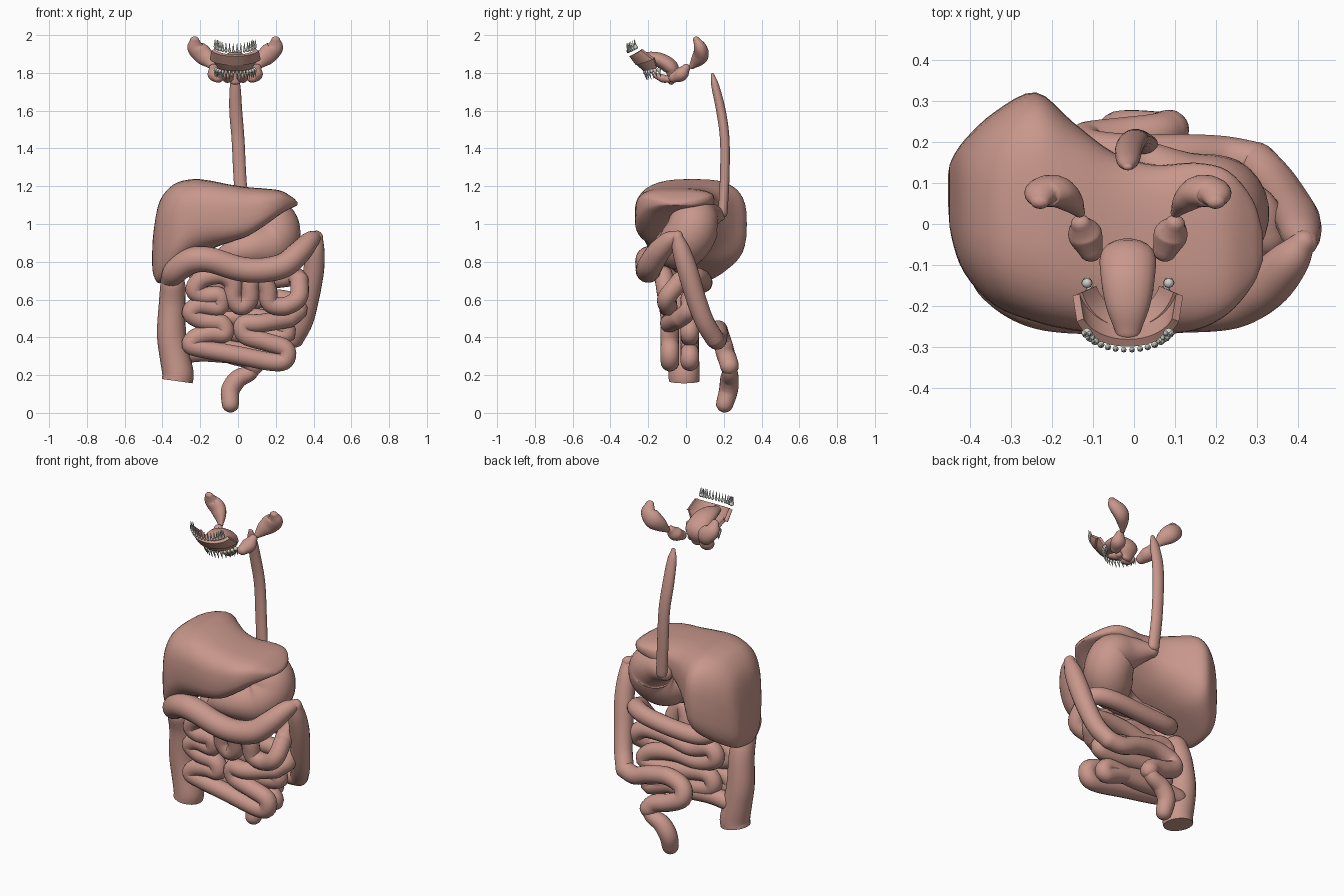
import bpy, bmesh, math
from mathutils import Vector, Matrix

if "Cube" in bpy.data.objects:
    bpy.data.objects.remove(bpy.data.objects["Cube"])

CX = -0.015  # centre line of the head parts


def material(name, col):
    m = bpy.data.materials.new(name)
    m.diffuse_color = (*col, 1)
    m.use_nodes = True
    m.node_tree.nodes["Principled BSDF"].inputs["Base Color"].default_value = m.diffuse_color
    return m


FLESH = material("flesh", (0.58, 0.31, 0.26))
ENAMEL = material("enamel", (0.62, 0.64, 0.57))


def spline(rows, n):
    """Catmull-Rom through rows of equal-length tuples."""
    rows = [Vector(r) for r in rows]
    rows = [2 * rows[0] - rows[1]] + rows + [2 * rows[-1] - rows[-2]]
    out = []
    for i in range(1, len(rows) - 2):
        a, b, c, d = rows[i - 1:i + 3]
        for k in range(n):
            t = k / n
            out.append(0.5 * (2 * b + (c - a) * t + (2 * a - 5 * b + 4 * c - d) * t * t
                              + (3 * b - a - 3 * c + d) * t ** 3))
    return out + [rows[-2]]


def finish(name, bm, mat, angle=60):
    bmesh.ops.recalc_face_normals(bm, faces=bm.faces)
    me = bpy.data.meshes.new(name)
    bm.to_mesh(me)
    bm.free()
    ob = bpy.data.objects.new(name, me)
    bpy.context.collection.objects.link(ob)
    me.materials.append(mat)
    bpy.ops.object.select_all(action='DESELECT')
    ob.select_set(True)
    bpy.context.view_layer.objects.active = ob
    bpy.ops.object.shade_smooth_by_angle(angle=math.radians(angle))
    return ob


def loft(name, rings, mat=FLESH):
    bm = bmesh.new()
    vs = [[bm.verts.new(p) for p in r] for r in rings]
    m = len(vs[0])
    for a, b in zip(vs, vs[1:]):
        for i in range(m):
            bm.faces.new((a[i], a[(i + 1) % m], b[(i + 1) % m], b[i]))
    bm.faces.new(vs[0])
    bm.faces.new(vs[-1])
    return finish(name, bm, mat)


def tube(name, pts, r=None, flat=1.0, n=6, sides=18, round_start=True, round_end=True):
    """Sweep a circle (or flattened ellipse) along pts (x, y, z[, radius])."""
    rows = spline([p if len(p) == 4 else (*p, r) for p in pts], n)
    P = [Vector(q[:3]) for q in rows]
    R = [max(q[3], 0.004) for q in rows]
    T = [(P[min(i + 1, len(P) - 1)] - P[max(i - 1, 0)]).normalized() for i in range(len(P))]
    stations = [(p, t, q) for p, t, q in zip(P, T, R)]
    caps = [0.05, 0.4, 0.8, 1.15]
    if round_start:
        stations = [(P[0] - T[0] * R[0] * flat * math.cos(a), T[0], R[0] * math.sin(a)) for a in caps] + stations
    if round_end:
        stations += [(P[-1] + T[-1] * R[-1] * flat * math.cos(a), T[-1], R[-1] * math.sin(a)) for a in caps[::-1]]
    side = Vector((1, 0, 0)) if abs(T[0].x) < 0.9 else Vector((0, 1, 0))
    rings = []
    for p, t, q in stations:
        side = (side - t * side.dot(t)).normalized()
        up = t.cross(side)
        rings.append([p + side * q * math.cos(a) + up * q * flat * math.sin(a)
                      for a in (2 * math.pi * k / sides for k in range(sides))])
    return loft(name, rings)


# Oesophagus and stomach
tube("oesophagus", [(-.015, .14, 1.79, .012), (-.015, .155, 1.73, .028), (-.012, .185, 1.6, .034),
                    (0, .205, 1.45, .034), (.01, .205, 1.25, .034), (.025, .195, 1.06, .034)], flat=.75)
tube("stomach", [(.02, .17, 1.05, .04), (.1, .1, 1.04, .09), (.175, .05, 1.01, .13), (.195, .02, .94, .135),
                 (.15, -.03, .885, .13), (.07, -.08, .87, .1), (-.01, -.09, .85, .075), (-.1, -.06, .81, .05)],
     sides=28)

# Liver: sections along x as (x, y front, y back, top, bottom front, bottom back)
liver = [(-.455, .05, .12, .84, .79, .79), (-.447, -.03, .155, .96, .72, .74), (-.415, -.12, .205, 1.12, .675, .7),
         (-.34, -.2, .275, 1.21, .74, .71), (-.24, -.24, .322, 1.237, .83, .76),
         (-.15, -.26, .25, 1.23, .86, .86), (-.05, -.27, .175, 1.21, .875, .95),
         (.05, -.27, .145, 1.195, .9, 1.02), (.15, -.26, .15, 1.187, .97, 1.07),
         (.23, -.22, .13, 1.175, 1.04, 1.09), (.29, -.15, .06, 1.14, 1.085, 1.09),
         (.315, -.09, -.02, 1.115, 1.1, 1.1)]
rings = []
for x, yf, yb, zt, bf, bb in spline(liver, 4):
    ring = []
    for k in range(40):
        a = 2 * math.pi * k / 40
        u, v = (math.copysign(abs(f) ** .68, f) for f in (math.cos(a), math.sin(a)))
        low = bf + (bb - bf) * (u + 1) / 2
        ring.append((x, (yf + yb) / 2 + u * (yb - yf) / 2, (zt + low) / 2 + v * (zt - low) / 2))
    rings.append(ring)
loft("liver", rings)

# Large intestine
tube("ascending_colon", [(-.322, -.01, .168, .082), (-.318, -.01, .21, .083), (-.335, -.01, .3, .08),
                         (-.352, -.015, .42, .077), (-.348, -.03, .58, .071), (-.345, -.06, .68, .066)],
     round_start=False)
tube("transverse_colon", [(-.36, -.07, .7, .05), (-.33, -.13, .75, .065), (-.25, -.18, .805, .07),
                          (-.15, -.2, .81, .068), (0, -.2, .765, .066), (.12, -.2, .755, .066),
                          (.24, -.19, .78, .066), (.32, -.15, .845, .062), (.38, -.09, .91, .05),
                          (.415, -.045, .935, .03)])
tube("descending_colon", [(.42, -.045, .93, .03), (.41, -.025, .86, .048), (.4, .01, .75, .055),
                          (.375, .055, .6, .053), (.345, .1, .48, .051), (.3, .15, .395, .05)])
tube("sigmoid_colon", [(.3, .15, .395), (.22, .165, .385), (.12, .17, .42), (.0, .17, .44),
                       (-.1, .18, .41), (-.115, .2, .35), (-.04, .21, .31), (.05, .22, .285), (.085, .23, .25)], r=.05)
tube("rectum", [(.085, .23, .25, .04), (.06, .233, .21, .042), (0, .23, .18, .049),
                (-.04, .225, .12, .05), (-.04, .205, .048, .046)])

# Small intestine: front layer of coils, then the layer behind, given as x, z turns
tube("duodenum", [(-.09, -.05, .81), (-.17, -.03, .79), (-.21, .03, .73), (-.16, .08, .69),
                  (0, .09, .69), (.2, .08, .71), (.3, .04, .72), (.325, -.03, .7)], r=.05)
front = [(.325, .7), (.32, .61), (.25, .565), (.17, .58), (.155, .66), (.11, .73), (.07, .68),
         (.06, .6), (.015, .565), (-.025, .61), (-.03, .69), (-.09, .73), (-.19, .71), (-.23, .65),
         (-.18, .62), (-.1, .62), (-.1, .56), (-.2, .57), (-.25, .53), (-.19, .49), (-.09, .475),
         (-.07, .42), (-.14, .42), (-.22, .4), (-.25, .36), (-.19, .34), (0, .305), (.18, .27),
         (.25, .28), (.25, .34), (.15, .375), (.04, .41), (.03, .47), (.12, .475), (.27, .5)]
tube("front_coils", [(x, -.03 if i in (0, len(front) - 1) else -.085 - max(0, z - .5) * .15, z)
                     for i, (x, z) in enumerate(front)], r=.049, n=5)
back = [(.27, .5), (.32, .55), (.25, .6), (.1, .6), (-.05, .57), (-.18, .6), (-.21, .54), (-.1, .5),
        (.05, .51), (.2, .48), (.26, .42), (.15, .4), (0, .42), (-.16, .44), (-.19, .37), (-.05, .34),
        (.1, .31), (.22, .27), (.2, .32), (0, .31), (-.18, .32), (-.29, .31)]
tube("back_coils", [(x, -.03 if i == 0 else .02, z) for i, (x, z) in enumerate(back)], r=.049, n=5)

# Salivary glands, mirrored about the head's centre line
for s, label in ((-1, "right"), (1, "left")):
    def side(pts):
        return [(CX + s * x, y, z, r) for x, y, z, r in pts]
    tube(label + "_parotid_gland", side([(.215, .055, 1.975, .024), (.21, .075, 1.935, .045), (.175, .08, 1.9, .052),
                                         (.145, .06, 1.87, .042), (.12, .03, 1.835, .018)]), flat=.75)
    tube(label + "_submandibular_gland", side([(.115, .0, 1.825, .025), (.105, -.025, 1.795, .042),
                                               (.09, -.065, 1.775, .03)]), flat=.9)
    tube(label + "_sublingual_gland", side([(.045, -.09, 1.765, .02), (.04, -.12, 1.77, .027),
                                            (.045, -.16, 1.785, .018)]), flat=.8)

# Tongue
tube("tongue", [(CX, -.265, 1.878, .03), (CX, -.2, 1.88, .054), (CX, -.13, 1.864, .066),
                (CX, -.075, 1.82, .066), (CX, -.078, 1.755, .03)], flat=.6)


def arch(t, y, z, w, depth, rise):
    """Point on a dental arch, t from -1 to 1."""
    a = t * 1.25
    return Vector((CX + w * math.sin(a) / math.sin(1.25), y + depth * (1 - math.cos(a)), z + rise * t * t))


# Gums and cheeks: curved bands around the mouth
def band(name, top, bottom, thick):
    rings = []
    for k in range(25):
        t = k / 12 - 1
        a, b = arch(t, *top), arch(t, *bottom)
        d = Vector((-math.sin(t * 1.2), math.cos(t * 1.2), .5)).normalized() * thick
        rings.append([a, b, b + d, a + d])
    loft(name, rings)


band("upper_gum", (-.3, 1.888, .125, .09, .03), (-.265, 1.84, .135, .13, .03), .02)
band("lower_gum", (-.268, 1.847, .125, .14, .03), (-.225, 1.81, .09, .1, .015), .016)


# Teeth: round crown with a pointed root, molars wider with two roots
def teeth(name, params, tilt, flip):
    bm = bmesh.new()
    for i in range(14):
        t = (i - 6.5) / 6.5
        p = arch(t, *params)
        w = .007 + .006 * abs(t) ** 2
        base = Matrix.Translation(p) @ Matrix.Rotation(tilt, 4, 'X')
        bmesh.ops.create_uvsphere(bm, u_segments=8, v_segments=6, radius=1,
                                  matrix=base @ Matrix.Diagonal((w, w, .011, 1)))
        for dx in ((-.5, .5) if abs(t) > .6 else (0,)):
            m = base @ Matrix.Translation((dx * w, 0, flip * .022))
            if flip < 0:
                m = m @ Matrix.Rotation(math.pi, 4, 'X')
            bmesh.ops.create_cone(bm, cap_ends=True, segments=7, radius1=w * (.6 if dx else .8),
                                  radius2=.001, depth=.04, matrix=m)
    finish(name, bm, ENAMEL)


teeth("upper_teeth", (-.308, 1.915, .1, .06, .02), .15, 1)
teeth("lower_teeth", (-.22, 1.802, .1, .11, .015), .3, -1)
